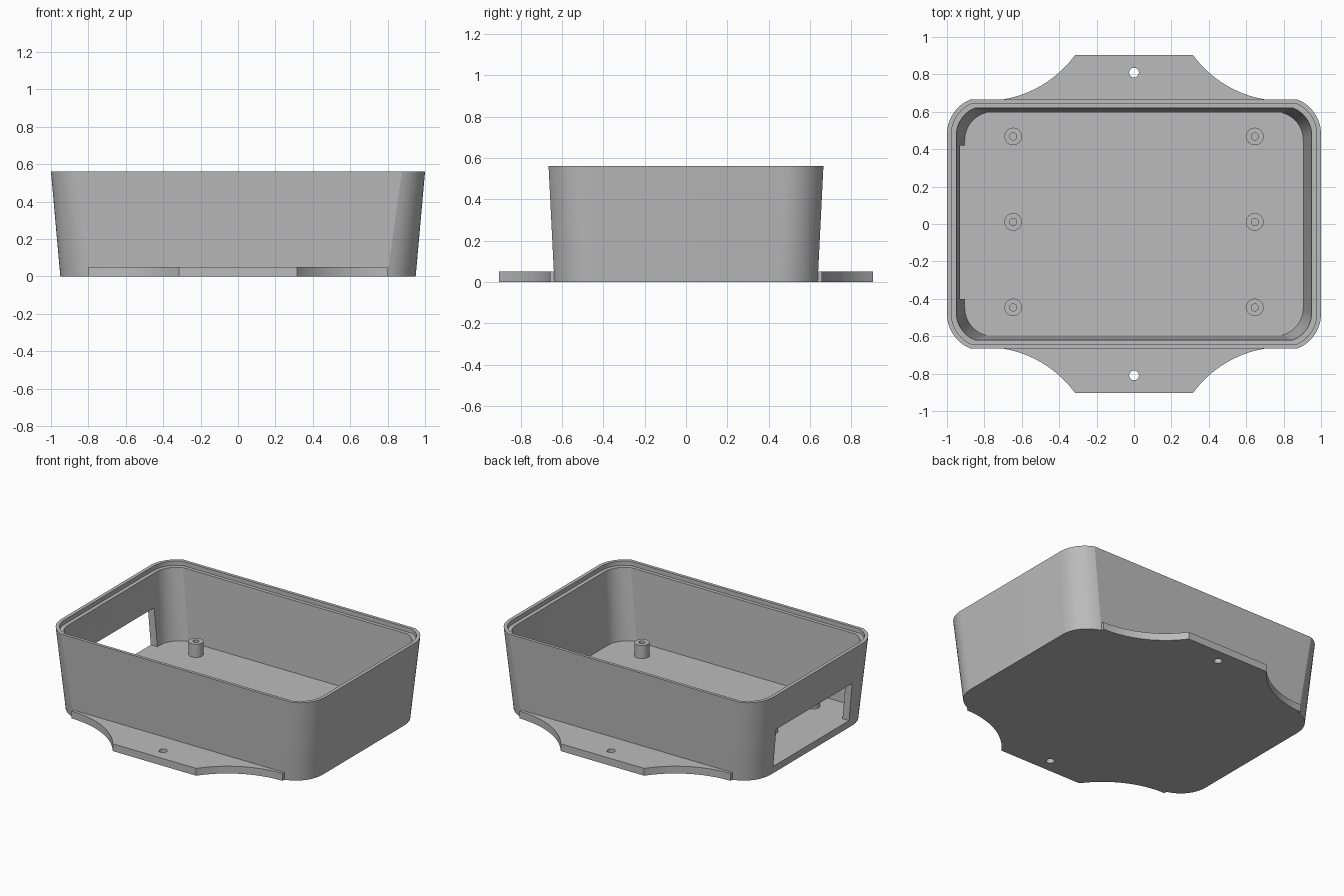
import bpy
import bmesh
from math import sin, cos, pi, asin, sqrt

if "Cube" in bpy.data.objects:
    bpy.data.objects.remove(bpy.data.objects["Cube"], do_unlink=True)

grey = bpy.data.materials.new("plastic_grey")
grey.use_nodes = True
COLOUR = (0.5, 0.5, 0.5, 1)
grey.diffuse_color = COLOUR
grey.node_tree.nodes["Principled BSDF"].inputs["Base Color"].default_value = COLOUR

FLOOR = 0.05
TOP = 0.56


def loft(name, rings, closed=False, caps=(True, True)):
    """Skin a list of equal-length 3D rings; closed joins the last to the first."""
    bm = bmesh.new()
    loops = [[bm.verts.new(p) for p in ring] for ring in rings]
    pairs = list(zip(loops, loops[1:]))
    if closed:
        pairs.append((loops[-1], loops[0]))
    for a, b in pairs:
        n = len(a)
        for i in range(n):
            j = (i + 1) % n
            bm.faces.new((a[i], a[j], b[j], b[i]))
    if not closed:
        for use, loop in zip(caps, (loops[0], loops[-1])):
            if use:
                bm.faces.new(loop)
    bmesh.ops.recalc_face_normals(bm, faces=bm.faces)
    mesh = bpy.data.meshes.new(name)
    bm.to_mesh(mesh)
    bm.free()
    mesh.materials.append(grey)
    obj = bpy.data.objects.new(name, mesh)
    bpy.context.collection.objects.link(obj)
    return obj


def select_only(obj):
    bpy.ops.object.select_all(action='DESELECT')
    obj.select_set(True)
    bpy.context.view_layer.objects.active = obj


def smooth(obj):
    select_only(obj)
    bpy.ops.object.shade_smooth_by_angle(angle=0.26)


def cut(obj, cutter):
    mod = obj.modifiers.new("cut", 'BOOLEAN')
    mod.operation = 'DIFFERENCE'
    mod.solver = 'EXACT'
    mod.object = cutter
    select_only(obj)
    bpy.ops.object.modifier_apply(modifier=mod.name)
    bpy.data.objects.remove(cutter, do_unlink=True)


def tray_ring(hx, hy, cy, r, z, steps=12):
    """Rectangle whose round corners are clipped by the front and back flats."""
    end = asin((hy - cy) / r)
    arc = [(hx - r + r * cos(end * i / steps), cy + r * sin(end * i / steps))
           for i in range(steps + 1)]
    half = arc + [(-x, y) for x, y in reversed(arc)]
    return [(x, y, z) for x, y in half] + [(-x, -y, z) for x, y in half]


def circle(x, y, z, r, n=32):
    return [(x + r * cos(2 * pi * i / n), y + r * sin(2 * pi * i / n), z) for i in range(n)]


def prism(name, outline, z0, z1):
    return loft(name, [[(x, y, z) for x, y in outline] for z in (z0, z1)])


# Tapered tray with a stepped rim
body = loft("tray_body", [
    tray_ring(0.95, 0.637, 0.443, 0.2, 0),
    tray_ring(1.0, 0.665, 0.48, 0.2, TOP),
    tray_ring(0.976, 0.644, 0.48, 0.177, TOP),
    tray_ring(0.976, 0.644, 0.48, 0.177, TOP - 0.03),
    tray_ring(0.95, 0.62, 0.475, 0.155, TOP - 0.03),
    tray_ring(0.905, 0.595, 0.448, 0.152, FLOOR),
])

# Window in one end wall, level with the floor
cut(body, prism("window_cutter",
                [(-1.2, -0.4), (-0.85, -0.4), (-0.85, 0.42), (-1.2, 0.42)], FLOOR, 0.31))
smooth(body)

# Mounting ears with concave sides and a screw hole
INNER, START, TIP, TIP_X, END_X = 0.637, 0.658, 0.904, 0.315, 0.798
rise, run = TIP - START, END_X - TIP_X
radius = (run ** 2 + rise ** 2) / (2 * rise)
sweep = asin(run / radius)
side = [(END_X - radius * sin(sweep * i / 16), START + radius * (1 - cos(sweep * i / 16)))
        for i in range(17)]
ear = [(END_X, INNER)] + side
ear += [(-x, y) for x, y in reversed(ear)]
for name, s in (("back_ear", 1), ("front_ear", -1)):
    flange = prism(name, [(x, s * y) for x, y in ear], 0, FLOOR)
    cut(flange, loft("hole_cutter", [circle(0, s * 0.809, z, 0.026) for z in (-0.1, 0.2)]))
    smooth(flange)

# Screw posts on the floor
for row, y in (("front", -0.446), ("middle", 0.011), ("back", 0.468)):
    for hand, x in (("left", 0.646), ("right", -0.646)):
        post = loft(f"{row}_{hand}_post", [
            circle(x, y, FLOOR, 0.047), circle(x, y, 0.14, 0.047),
            circle(x, y, 0.14, 0.019), circle(x, y, FLOOR, 0.019)], caps=(False, False))
        smooth(post)
